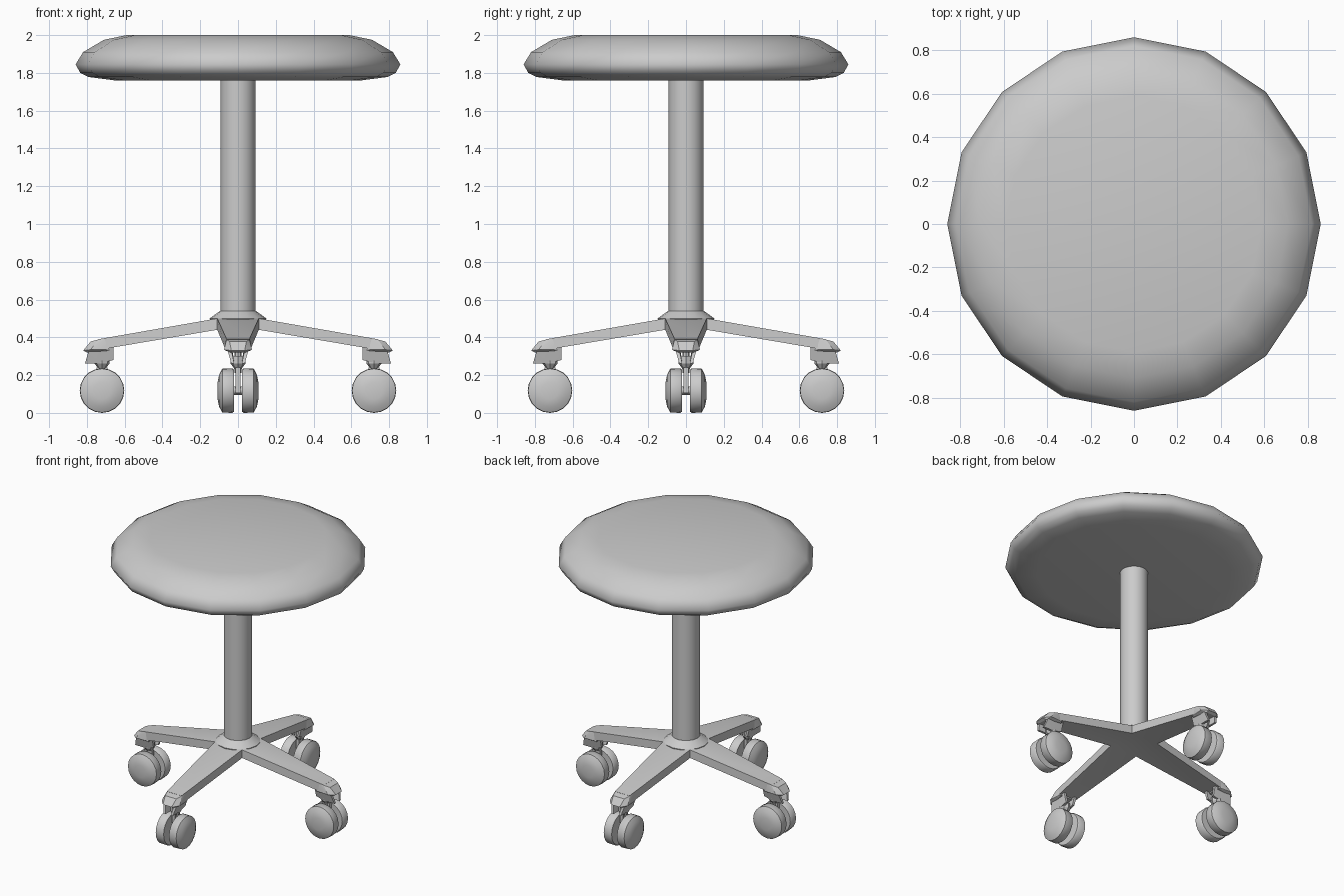
import bpy, bmesh, math
from mathutils import Matrix, Vector

if "Cube" in bpy.data.objects:
    bpy.data.objects.remove(bpy.data.objects["Cube"])


def finish(name, bm, angle=40):
    bmesh.ops.remove_doubles(bm, verts=bm.verts, dist=1e-5)
    bmesh.ops.recalc_face_normals(bm, faces=bm.faces)
    me = bpy.data.meshes.new(name)
    bm.to_mesh(me)
    bm.free()
    ob = bpy.data.objects.new(name, me)
    bpy.context.collection.objects.link(ob)
    bpy.ops.object.select_all(action='DESELECT')
    ob.select_set(True)
    bpy.context.view_layer.objects.active = ob
    bpy.ops.object.shade_smooth_by_angle(angle=math.radians(angle))
    return ob


def lathe(bm, profile, sides, mat=Matrix()):
    """Revolve (radius, height) points around z and cap both ends."""
    rings = []
    for r, z in profile:
        rings.append([bm.verts.new(mat @ Vector((r * math.cos(2 * math.pi * i / sides),
                                                 r * math.sin(2 * math.pi * i / sides), z)))
                      for i in range(sides)])
    for a, b in zip(rings, rings[1:]):
        for i in range(sides):
            j = (i + 1) % sides
            bm.faces.new((a[i], a[j], b[j], b[i]))
    bm.faces.new(rings[0][::-1])
    bm.faces.new(rings[-1])


def hull(bm, pts, mat):
    vs = [bm.verts.new(mat @ Vector(p)) for p in pts]
    bmesh.ops.convex_hull(bm, input=vs)


def sym(*pts):
    """Mirror points across the arm's centre plane."""
    return [(x, s * y, z) for x, y, z in pts for s in (1, -1)]


# Padded seat
bm = bmesh.new()
lathe(bm, [(0.65, 1.76), (0.79, 1.778), (0.835, 1.80), (0.86, 1.845), (0.82, 1.91),
           (0.71, 1.975), (0.59, 2.0)], 16)
finish("seat", bm, 60)

# Column
bm = bmesh.new()
lathe(bm, [(0.093, 0.48), (0.093, 1.77)], 24)
finish("column", bm)

# Hub collar
bm = bmesh.new()
lathe(bm, [(0.14, 0.46), (0.15, 0.50), (0.095, 0.54)], 16)
finish("hub", bm, 25)

turns = [Matrix.Rotation(k * math.pi / 2, 4, 'Z') for k in range(4)]

# Four-arm base: tapered arms meeting in a cross
bm = bmesh.new()
for m in turns:
    c, n = (0, 0, 0.52), 0.11
    top = [bm.verts.new(m @ Vector(p)) for p in
           [c, (n, -n, 0.50), (0.74, -0.06, 0.39), (0.74, 0.06, 0.39), (n, n, 0.50)]]
    low = [bm.verts.new(m @ Vector(p)) for p in
           [(0, 0, 0.455), (n, -n, 0.44), (0.70, -0.068, 0.34), (0.70, 0.068, 0.34), (n, n, 0.44)]]
    for r in (top, low):
        bm.faces.new((r[1], r[2], r[3], r[4]))
        bm.faces.new((r[0], r[1], r[4]))
    for i in (1, 2, 3):
        bm.faces.new((top[i], top[i + 1], low[i + 1], low[i]))
finish("base_arms", bm, 20)

for k, m in enumerate(turns):
    # Faceted arm tip with two side flanges
    bm = bmesh.new()
    hull(bm, sym((0.70, 0.062, 0.395), (0.74, 0.06, 0.388), (0.78, 0.045, 0.378),
                 (0.82, 0.035, 0.33), (0.78, 0.074, 0.335), (0.70, 0.07, 0.335),
                 (0.80, 0.04, 0.32), (0.68, 0.065, 0.33)), m)
    for s in (1, -1):
        hull(bm, [(x, s * y, z) for x, y, z in
                  [(0.66, 0.055, 0.35), (0.66, 0.035, 0.35), (0.79, 0.055, 0.33),
                   (0.79, 0.035, 0.33), (0.66, 0.036, 0.28), (0.66, 0.02, 0.28),
                   (0.81, 0.036, 0.262), (0.81, 0.02, 0.262),
                   (0.73, 0.036, 0.262), (0.73, 0.02, 0.262)]], m)
    finish(f"arm_tip_{k}", bm, 20)

    # Caster stem, fork plate and axle
    bm = bmesh.new()
    at = m @ Matrix.Translation((0.72, 0, 0))
    lathe(bm, [(0.018, 0.21), (0.02, 0.235), (0.04, 0.262), (0.04, 0.30)], 8, at)
    lathe(bm, [(0.018, 0.30), (0.018, 0.35)], 8, at)
    hull(bm, sym((-0.03, 0.012, 0.24), (0.03, 0.012, 0.24),
                 (-0.03, 0.012, 0.105), (0.03, 0.012, 0.105)), at)
    axle = at @ Matrix.Translation((0, 0, 0.118)) @ Matrix.Rotation(math.pi / 2, 4, 'X')
    lathe(bm, [(0.022, -0.05), (0.022, 0.05)], 12, axle)
    finish(f"caster_fork_{k}", bm, 30)

    # Twin domed wheels
    bm = bmesh.new()
    for flip in (0, math.pi):
        lathe(bm, [(0.09, 0.022), (0.112, 0.022), (0.118, 0.03), (0.116, 0.083), (0.085, 0.100),
                   (0.045, 0.108)], 20, axle @ Matrix.Rotation(flip, 4, 'X'))
    finish(f"caster_wheels_{k}", bm, 50)
